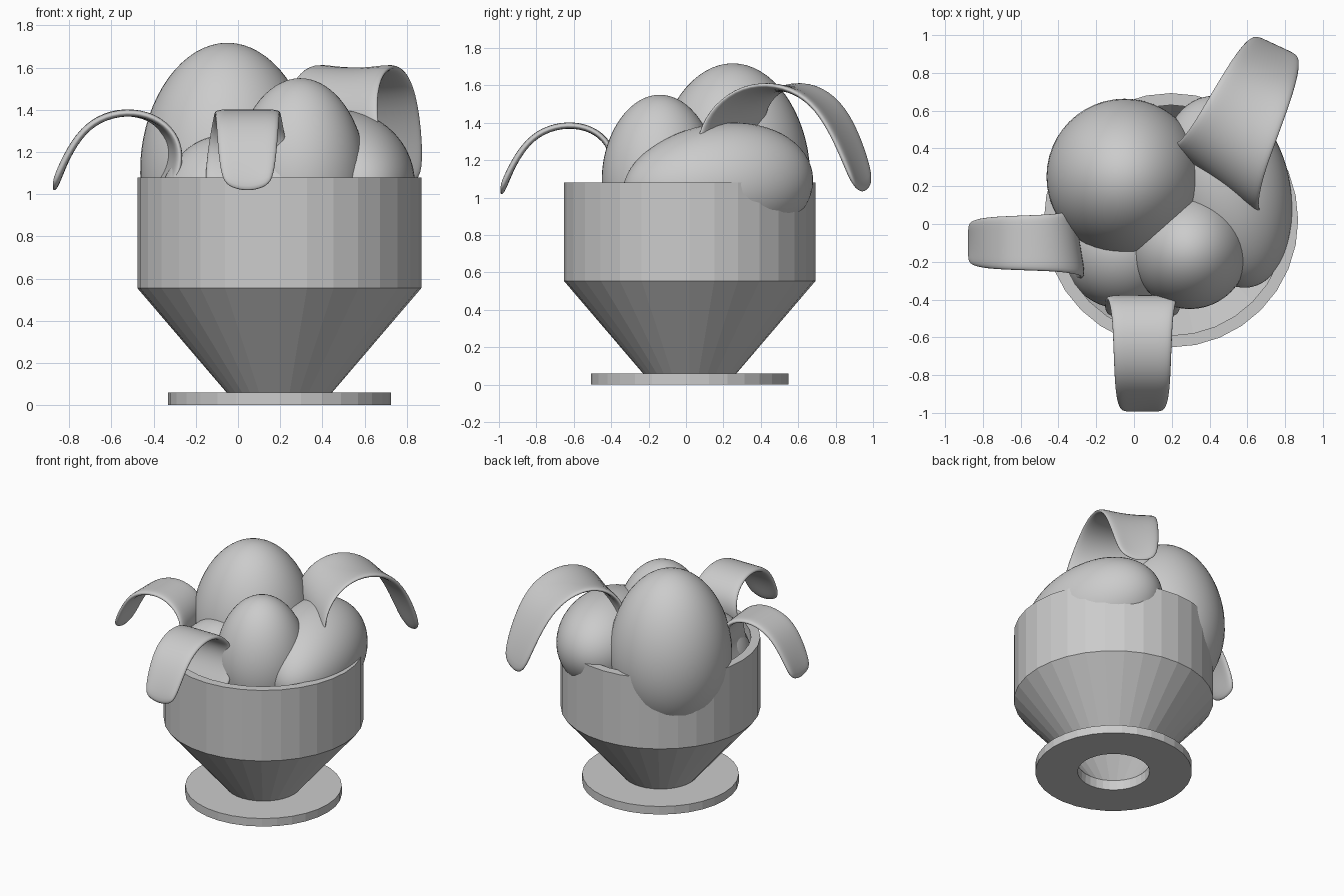
import bpy, bmesh, math
from mathutils import Vector, Matrix

if "Cube" in bpy.data.objects:
    bpy.data.objects.remove(bpy.data.objects["Cube"])


def make_object(name, bm, smooth=False):
    bmesh.ops.recalc_face_normals(bm, faces=bm.faces)
    for f in bm.faces:
        f.smooth = smooth
    me = bpy.data.meshes.new(name)
    bm.to_mesh(me)
    bm.free()
    ob = bpy.data.objects.new(name, me)
    bpy.context.collection.objects.link(ob)
    return ob


# Footed bowl: closed ring profile spun round its own axis
def lathe(name, profile, centre, sides):
    bm = bmesh.new()
    rings = []
    for i in range(sides):
        a = math.tau * i / sides
        rings.append([bm.verts.new((centre[0] + r * math.cos(a),
                                    centre[1] + r * math.sin(a), z)) for r, z in profile])
    n = len(profile)
    for i in range(sides):
        p, q = rings[i], rings[(i + 1) % sides]
        for j in range(n):
            k = (j + 1) % n
            bm.faces.new((p[j], q[j], q[k], p[k]))
    return make_object(name, bm)


lathe("bowl", [(0.243, 0), (0.528, 0), (0.528, 0.06), (0.25, 0.06), (0.673, 0.555),
               (0.673, 1.08), (0.61, 1.08), (0.61, 0.575), (0.24, 0.07)], (0.196, 0.02), 32)


# Eggs: spheres stretched along an axis, narrower towards the axis tip
def egg(name, centre, radius, half_length, axis=(0, 0, 1), taper=0.06):
    bm = bmesh.new()
    bmesh.ops.create_uvsphere(bm, u_segments=48, v_segments=32, radius=1)
    rot = Vector(axis).to_track_quat('Z', 'Y').to_matrix()
    for v in bm.verts:
        t = v.co.z
        k = radius * (1 - taper * t)
        v.co = rot @ Vector((v.co.x * k, v.co.y * k, t * half_length)) + Vector(centre)
    return make_object(name, bm, True)


egg("large_egg", (-0.05, 0.25, 1.15), 0.413, 0.568)
egg("front_egg", (0.295, -0.14, 1.12), 0.31, 0.43)
egg("right_egg", (0.50, 0.17, 1.065), 0.33, 0.52, (0.25, -0.95, -0.10), 0.07)
egg("left_egg", (-0.06, -0.13, 0.95), 0.32, 0.33)

# Leaves: one arching strip (outward distance, height, half width)
SPINE = [(0.36, 0.96, 0.19), (0.28, 1.09, 0.195), (0.25, 1.20, 0.185), (0.275, 1.30, 0.17),
         (0.37, 1.38, 0.155), (0.51, 1.405, 0.15), (0.65, 1.37, 0.145), (0.75, 1.29, 0.14),
         (0.83, 1.16, 0.13), (0.88, 1.02, 0.11)]


def leaf(name, angle, side, skew, shift=0, su=1, sz=1, sw=1, top=1.39, base_width=1, camber=0):
    bm = bmesh.new()
    rows = []
    rot = Matrix.Rotation(math.radians(angle), 3, 'Z')
    n = len(SPINE) - 1
    for i, (u, z, w) in enumerate(SPINE):
        fade = max(0, 1 - i / 6)
        row = []
        for s in (-1, -0.5, 0, 0.5, 1):
            v = s * w * sw * (1 + (base_width - 1) * (1 - i / n))
            uu = 0.25 + (u - 0.25) * su + shift + skew * v * fade
            zz = top + (z - 1.40) * sz + camber * s * s
            if i == n:
                zz += 0.04 * s * s
            row.append(bm.verts.new(rot @ Vector((uu, v + side, zz))))
        rows.append(row)
    for a, b in zip(rows, rows[1:]):
        for j in range(4):
            bm.faces.new((a[j], a[j + 1], b[j + 1], b[j]))
    ob = make_object(name, bm, True)
    m = ob.modifiers.new("thickness", 'SOLIDIFY')
    m.thickness = 0.035
    m.offset = 0
    m = ob.modifiers.new("rounding", 'SUBSURF')
    m.levels = m.render_levels = 2
    return ob


leaf("left_leaf", 180, 0.10, -0.24, shift=0.045, su=0.92)
leaf("front_leaf", -90, 0.045, 0.0, shift=0.135, su=0.96, sw=1.05)
leaf("right_leaf", 65, -0.285, 0.33, shift=0.145, su=1.24, sz=1.5, sw=1.2, top=1.59,
     base_width=1.45, camber=0.02)
